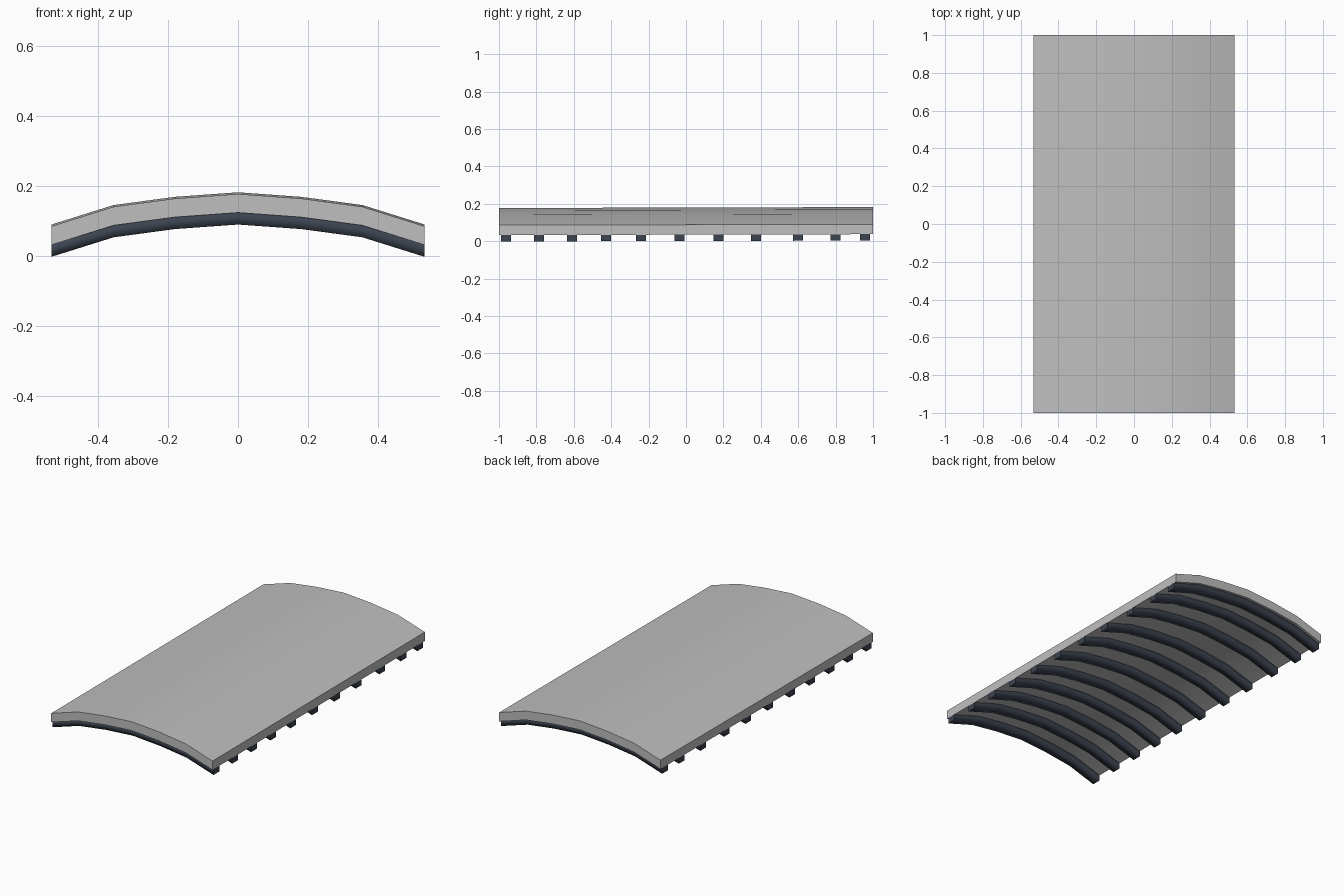
import bpy, bmesh

if "Cube" in bpy.data.objects:
    bpy.data.objects.remove(bpy.data.objects["Cube"])

# Arch profile: distance from centre line and height of the slab top
HALF = [(0.0, 0.180), (0.18, 0.167), (0.355, 0.1435), (0.532, 0.088)]
ARCH = [(-x, z) for x, z in reversed(HALF[1:])] + HALF
SLAB_DEPTH = 0.053
RIB_DROP = 0.087
TILT = 0.0025  # slight rise towards the back


def material(name, rgb):
    m = bpy.data.materials.new(name)
    m.diffuse_color = (*rgb, 1)
    m.use_nodes = True
    m.node_tree.nodes["Principled BSDF"].inputs["Base Color"].default_value = m.diffuse_color
    return m


def arched_beam(name, y0, y1, top, bottom, mat):
    """Closed beam following the arch between two depths below its top."""
    bm = bmesh.new()
    rings = []
    for x, z in ARCH:
        rings.append([bm.verts.new((x, y, z - d + TILT * y))
                      for y, d in ((y0, top), (y1, top), (y1, bottom), (y0, bottom))])
    for a, b in zip(rings, rings[1:]):
        for i in range(4):
            j = (i + 1) % 4
            bm.faces.new((a[i], a[j], b[j], b[i]))
    bm.faces.new(rings[0])
    bm.faces.new(rings[-1])
    bmesh.ops.recalc_face_normals(bm, faces=bm.faces[:])
    mesh = bpy.data.meshes.new(name)
    bm.to_mesh(mesh)
    bm.free()
    mesh.materials.append(mat)
    ob = bpy.data.objects.new(name, mesh)
    bpy.context.collection.objects.link(ob)
    return ob


concrete = material("light_grey", (0.52, 0.52, 0.52))
steel = material("dark_blue_grey", (0.045, 0.057, 0.08))

# Curved roof slab, smooth along the arch with crisp borders
slab = arched_beam("roof_slab", -1.0, 1.0, 0.0, SLAB_DEPTH, concrete)
bpy.context.view_layer.objects.active = slab
slab.select_set(True)
bpy.ops.object.shade_smooth_by_angle(angle=0.52)

# Cross ribs under the slab, softly shaded with flat ends
RIB_Y = [-0.963, -0.787, -0.61, -0.428, -0.24, -0.035,
         0.174, 0.375, 0.598, 0.80, 0.957]
for n, y in enumerate(RIB_Y, 1):
    rib = arched_beam(f"rib_{n}", y - 0.027, y + 0.027,
                      SLAB_DEPTH - 0.004, RIB_DROP, steel)
    for p in rib.data.polygons:
        p.use_smooth = abs(p.normal.x) < 0.99
